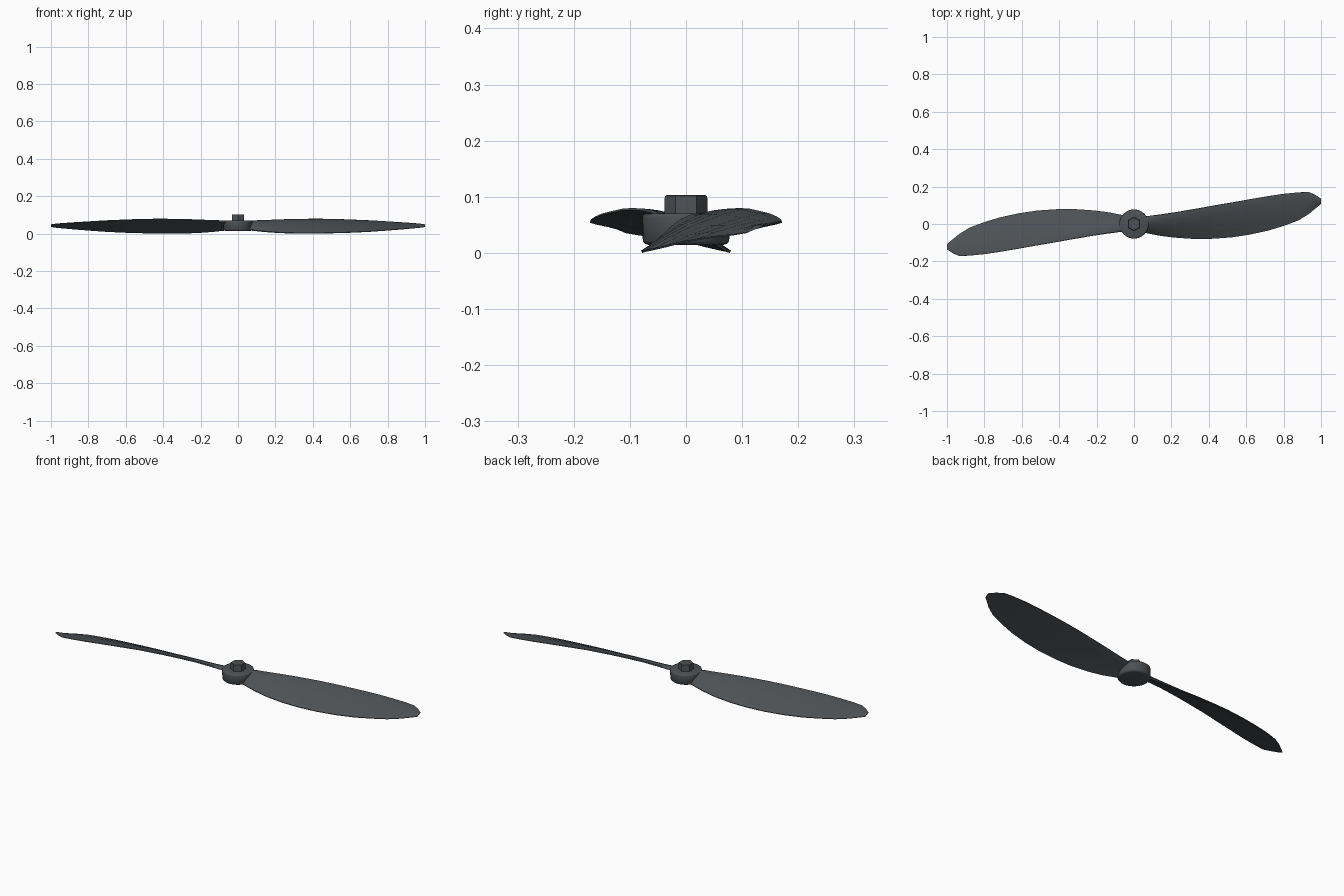
import bpy, bmesh, math

if "Cube" in bpy.data.objects:
    bpy.data.objects.remove(bpy.data.objects["Cube"])

grey = bpy.data.materials.new("dark_grey")
grey.diffuse_color = (0.075, 0.083, 0.09, 1)
grey.use_nodes = True
grey.node_tree.nodes["Principled BSDF"].inputs["Base Color"].default_value = grey.diffuse_color


def loft(name, rings, angle):
    """Skin a list of equal-length point rings and cap both ends."""
    bm = bmesh.new()
    loops = [[bm.verts.new(p) for p in r] for r in rings]
    n = len(loops[0])
    for a, b in zip(loops, loops[1:]):
        for i in range(n):
            j = (i + 1) % n
            bm.faces.new((a[i], a[j], b[j], b[i]))
    bm.faces.new(loops[0])
    bm.faces.new(loops[-1])
    bmesh.ops.recalc_face_normals(bm, faces=bm.faces)
    me = bpy.data.meshes.new(name)
    bm.to_mesh(me)
    bm.free()
    me.materials.append(grey)
    ob = bpy.data.objects.new(name, me)
    bpy.context.collection.objects.link(ob)
    bpy.ops.object.select_all(action='DESELECT')
    ob.select_set(True)
    bpy.context.view_layer.objects.active = ob
    bpy.ops.object.shade_smooth_by_angle(angle=math.radians(angle))
    return ob


def prism_rings(profile, sides):
    """Rings of (radius, z) around z, first corner on +y."""
    return [[(r * math.sin(2 * math.pi * i / sides),
              r * math.cos(2 * math.pi * i / sides), z)
             for i in range(sides)] for r, z in profile]


# Blade stations: x, trailing y, trailing z, leading y, leading z, thickness
stations = [
    (0.03, -0.040, 0.024, 0.035, 0.062, 0.024),
    (0.08, -0.050, 0.020, 0.042, 0.067, 0.022),
    (0.14, -0.062, 0.013, 0.050, 0.071, 0.018),
    (0.22, -0.072, 0.007, 0.062, 0.076, 0.016),
    (0.32, -0.079, 0.004, 0.079, 0.079, 0.015),
    (0.42, -0.078, 0.004, 0.097, 0.080, 0.014),
    (0.52, -0.071, 0.006, 0.114, 0.079, 0.013),
    (0.62, -0.056, 0.009, 0.132, 0.075, 0.012),
    (0.72, -0.034, 0.014, 0.149, 0.071, 0.011),
    (0.80, -0.010, 0.020, 0.161, 0.066, 0.010),
    (0.88, 0.020, 0.026, 0.169, 0.061, 0.009),
    (0.935, 0.054, 0.031, 0.171, 0.057, 0.008),
    (0.97, 0.083, 0.034, 0.155, 0.054, 0.007),
    (1.00, 0.108, 0.038, 0.135, 0.050, 0.006),
]


def airfoil(x, y0, z0, y1, z1, t):
    """Cambered section: upper surface then lower surface."""
    cy, cz = y1 - y0, z1 - z0
    length = math.hypot(cy, cz)
    ny, nz = -cz / length, cy / length
    upper = [(0, 0.15), (0.25, 0.6), (0.5, 0.85), (0.75, 0.8), (0.92, 0.5), (1, 0.15)]
    lower = [(1, -0.15), (0.92, -0.25), (0.75, -0.2), (0.5, -0.1), (0.25, -0.1), (0, -0.15)]
    return [(x, y0 + cy * s + ny * h * t, z0 + cz * s + nz * h * t)
            for s, h in upper + lower]


# Two twisted blades, half a turn apart
for name, sign in (("right_blade", 1), ("left_blade", -1)):
    rings = [[(sign * x, sign * y, z) for x, y, z in airfoil(*s)] for s in stations]
    loft(name, rings, 50)

# Round hub with softened rims
hub = [(0.066, 0.016), (0.073, 0.018), (0.077, 0.023),
       (0.078, 0.066), (0.077, 0.070), (0.073, 0.072)]
loft("hub", prism_rings(hub, 40), 50)

# Hexagonal nut on top
nut = [(0.038, 0.068), (0.038, 0.099), (0.037, 0.103), (0.034, 0.105)]
loft("hex_nut", prism_rings(nut, 6), 30)

# Settle the model exactly on the ground
bpy.context.view_layer.update()
low = min(v.co.z for o in bpy.data.objects for v in o.data.vertices)
for o in bpy.data.objects:
    o.location.z -= low
